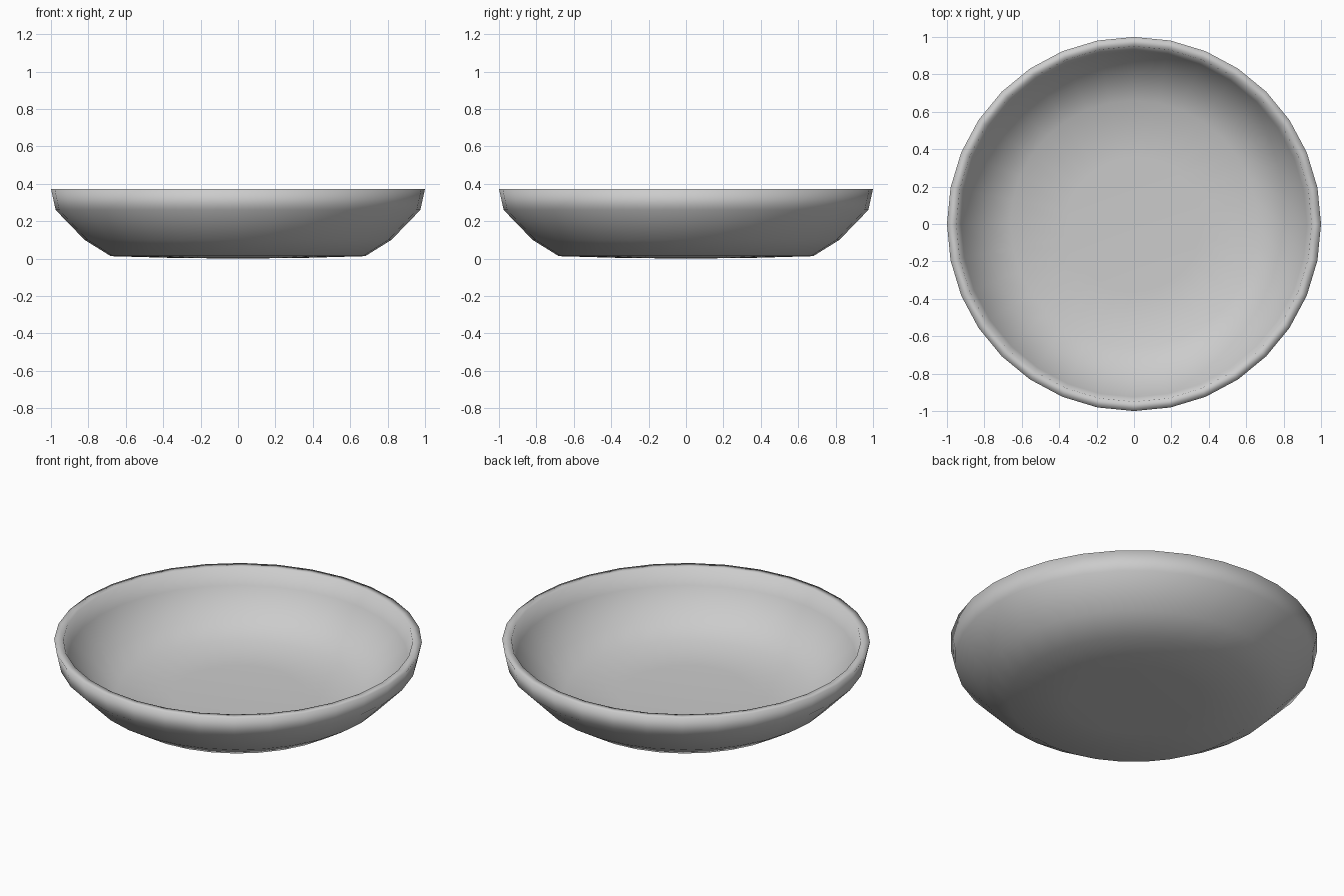
import bpy, bmesh
from math import tau

if "Cube" in bpy.data.objects:
    bpy.data.objects.remove(bpy.data.objects["Cube"])

# Half section of the dish: underside, outer wall, rim, inner wall, floor
profile = [(0, 0), (0.36, 0.004), (0.68, 0.013), (0.82, 0.10), (0.975, 0.26),
           (1.0, 0.373), (0.95, 0.373), (0.925, 0.275), (0.785, 0.14),
           (0.66, 0.066), (0.36, 0.055), (0, 0.05)]

# Spin the section into a 32-sided bowl
bm = bmesh.new()
verts = [bm.verts.new((r, 0, z)) for r, z in profile]
edges = [bm.edges.new(pair) for pair in zip(verts, verts[1:])]
bmesh.ops.spin(bm, geom=verts + edges, cent=(0, 0, 0), axis=(0, 0, 1),
               angle=tau, steps=32, use_duplicate=False)
bmesh.ops.remove_doubles(bm, verts=bm.verts, dist=0.0005)
bmesh.ops.recalc_face_normals(bm, faces=bm.faces)
for face in bm.faces:
    face.smooth = True

mesh = bpy.data.meshes.new("shallow_bowl")
bm.to_mesh(mesh)
bm.free()
bowl = bpy.data.objects.new("shallow_bowl", mesh)
bpy.context.collection.objects.link(bowl)
